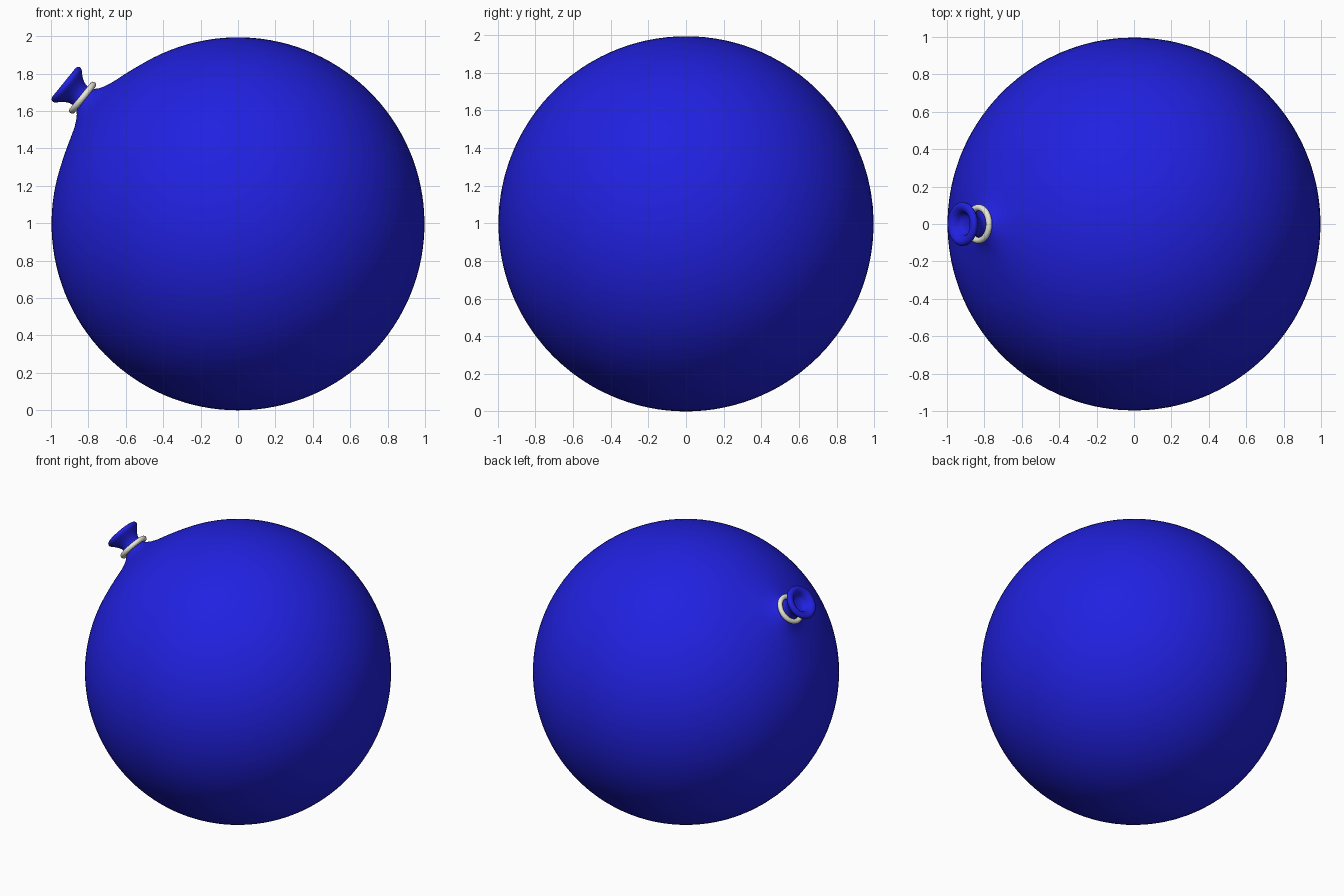
import bpy, bmesh, math
from mathutils import Vector, Matrix

if "Cube" in bpy.data.objects:
    bpy.data.objects.remove(bpy.data.objects["Cube"])

# Neck axis: up and to the left from the balloon centre
AXIS = Vector((-0.776, 0, 0.63)).normalized()
CENTRE = Vector((0, 0, 0.997))
PLACE = Matrix.Translation(CENTRE) @ AXIS.to_track_quat('Z', 'Y').to_matrix().to_4x4()


def colour(obj, name, rgb):
    mat = bpy.data.materials.new(name)
    mat.diffuse_color = (*rgb, 1)
    mat.use_nodes = True
    mat.node_tree.nodes["Principled BSDF"].inputs["Base Color"].default_value = mat.diffuse_color
    obj.data.materials.append(mat)


def lathe(name, profile, steps):
    """Spin (radius, height) points around the neck axis."""
    bm = bmesh.new()
    verts = [bm.verts.new((r, 0, h)) for r, h in profile]
    edges = [bm.edges.new(pair) for pair in zip(verts, verts[1:])]
    bmesh.ops.spin(bm, geom=verts + edges, cent=(0, 0, 0), axis=(0, 0, 1),
                   angle=math.tau, steps=steps)
    bmesh.ops.remove_doubles(bm, verts=bm.verts, dist=1e-5)
    bmesh.ops.recalc_face_normals(bm, faces=bm.faces)
    mesh = bpy.data.meshes.new(name)
    bm.to_mesh(mesh)
    bm.free()
    mesh.shade_smooth()
    obj = bpy.data.objects.new(name, mesh)
    obj.matrix_world = PLACE
    bpy.context.collection.objects.link(obj)
    return obj


# Balloon: round body, pinched neck, flared mouth with a shallow hole
R, N = 0.997, 56
start = math.asin(0.36 / R)
body = [(R * math.sin(a), R * math.cos(a))
        for a in (math.pi - i * (math.pi - start) / N for i in range(N + 1))]
neck = [(0.30, 0.953), (0.24, 0.974), (0.19, 0.990), (0.15, 1.004),
        (0.115, 1.021), (0.09, 1.037), (0.075, 1.052), (0.067, 1.07)]
mouth = [(0.064, 1.09), (0.067, 1.108), (0.077, 1.128), (0.092, 1.147),
         (0.108, 1.163), (0.116, 1.174), (0.117, 1.184), (0.111, 1.194),
         (0.10, 1.199), (0.088, 1.198), (0.075, 1.192), (0.064, 1.18),
         (0.058, 1.165), (0.05, 1.15), (0.03, 1.142), (0, 1.14)]
balloon = lathe("balloon", body + neck + mouth, 96)
colour(balloon, "blue_rubber", (0.015, 0.015, 0.75))

# Tie ring around the neck
bpy.ops.mesh.primitive_torus_add(major_radius=0.088, minor_radius=0.017,
                                 major_segments=64, minor_segments=16)
ring = bpy.context.object
ring.name = "tie_ring"
ring.matrix_world = PLACE @ Matrix.Translation((0, 0, 1.07))
ring.data.shade_smooth()
colour(ring, "off_white", (0.8, 0.8, 0.7))
